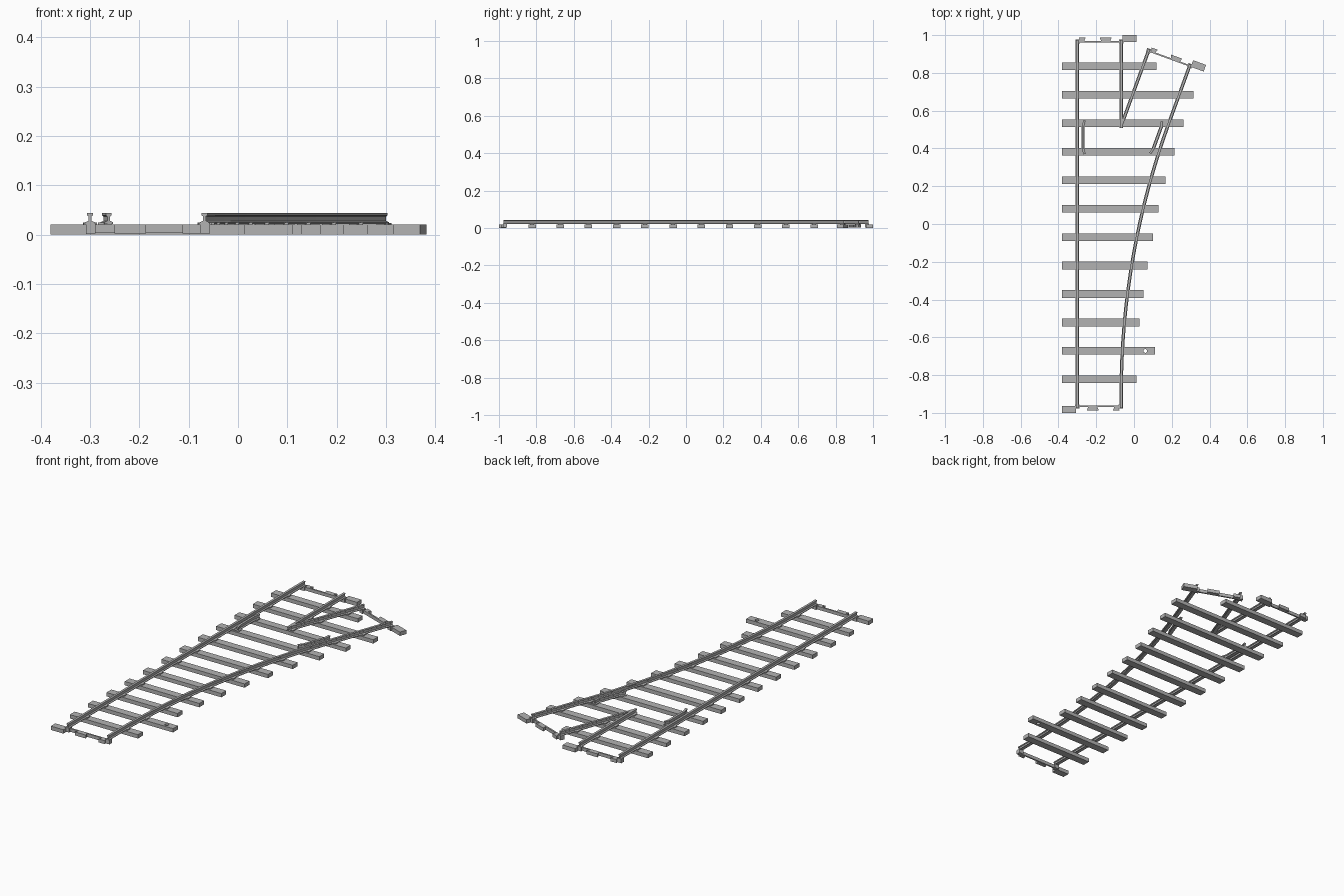
import bpy, bmesh, math
from mathutils import Vector, Matrix

if "Cube" in bpy.data.objects:
    bpy.data.objects.remove(bpy.data.objects["Cube"])

grey = bpy.data.materials.new("track_grey")
grey.use_nodes = True
grey.diffuse_color = (0.45, 0.45, 0.45, 1)
grey.node_tree.nodes["Principled BSDF"].inputs["Base Color"].default_value = (0.45, 0.45, 0.45, 1)


def add_object(name, bm):
    bmesh.ops.recalc_face_normals(bm, faces=bm.faces)
    mesh = bpy.data.meshes.new(name)
    bm.to_mesh(mesh)
    bm.free()
    mesh.materials.append(grey)
    obj = bpy.data.objects.new(name, mesh)
    bpy.context.scene.collection.objects.link(obj)
    return obj


def prism(bm, outline, z0, z1, matrix=Matrix()):
    rings = [[bm.verts.new(matrix @ Vector((x, y, z))) for x, y in outline] for z in (z0, z1)]
    bm.faces.new(rings[0])
    bm.faces.new(rings[1])
    for i in range(len(outline)):
        j = (i + 1) % len(outline)
        bm.faces.new((rings[0][i], rings[0][j], rings[1][j], rings[1][i]))


def box(bm, x0, x1, y0, y1, z0, z1, matrix=Matrix()):
    prism(bm, [(x0, y0), (x1, y0), (x1, y1), (x0, y1)], z0, z1, matrix)


# Rail cross-section: wide foot, thin web, rounded-off head
half = [(0.009, 0.022), (0.009, 0.025), (0.003, 0.028), (0.003, 0.037), (0.006, 0.039), (0.006, 0.044)]
profile = half + [(-x, z) for x, z in reversed(half)]


def rail(name, path):
    bm = bmesh.new()
    pts = [Vector(p) for p in path]
    rings = []
    for i, p in enumerate(pts):
        d = (pts[min(i + 1, len(pts) - 1)] - pts[max(i - 1, 0)]).normalized()
        side = Vector((d.y, -d.x))
        rings.append([bm.verts.new((p.x + side.x * u, p.y + side.y * u, z)) for u, z in profile])
    for a, b in zip(rings, rings[1:]):
        for i in range(len(profile)):
            j = (i + 1) % len(profile)
            bm.faces.new((a[i], a[j], b[j], b[i]))
    bm.faces.new(rings[0])
    bm.faces.new(rings[-1])
    return add_object(name, bm)


# Track layout: the right rail curves away, then runs straight
LEFT, RIGHT, END = -0.30, -0.068, 0.975
GAUGE = RIGHT - LEFT
TURN, RADIUS, START = math.radians(20), 4.2, -0.9
out = Vector((math.sin(TURN), math.cos(TURN)))
across = Vector((math.cos(TURN), -math.sin(TURN)))
curve = [Vector((RIGHT, -END))]
for i in range(17):
    a = TURN * i / 16
    curve.append(Vector((RIGHT + RADIUS * (1 - math.cos(a)), START + RADIUS * math.sin(a))))
tip = curve[-1] + out * ((0.845 - curve[-1].y) / out.y)
curve.append(tip)
inner_tip = tip - across * GAUGE
frog = inner_tip - out * ((inner_tip.x - RIGHT) / out.x)


def curve_at(y):
    for a, b in zip(curve, curve[1:]):
        if a.y <= y <= b.y:
            return a.x + (b.x - a.x) * (y - a.y) / (b.y - a.y)
    return None


rail("left_main_rail", [(LEFT, -END), (LEFT, END)])
rail("curved_rail", curve)
rail("frog_straight_rail", [(RIGHT, frog.y - 0.01), (RIGHT, END)])
rail("frog_diverging_rail", [frog, inner_tip])

# Short guard rails with flared ends
flare = [(-0.09, 0.008), (-0.06, 0), (0.06, 0), (0.09, 0.008)]
rail("left_guard_rail", [(LEFT + 0.03 + f, 0.46 + s) for s, f in flare])
middle = Vector((curve_at(0.445), 0.445)) - across * 0.032
rail("right_guard_rail", [middle + out * s - across * f for s, f in flare])

# Sleepers of growing length, with rail plates on each
tie_ends = [0.013, 0.11, 0.03, 0.05, 0.072, 0.10, 0.13, 0.167, 0.215, 0.262, 0.315, 0.12]
plates = bmesh.new()
for i, x1 in enumerate(tie_ends):
    y = -0.823 + 0.1508 * i
    bm = bmesh.new()
    box(bm, -0.38, x1, y - 0.02, y + 0.02, 0, 0.02)
    tie = add_object(f"sleeper_{i + 1}", bm)
    if i == 1:
        # Mounting hole through the sleeper with the long end
        cut = bmesh.new()
        bmesh.ops.create_cone(cut, cap_ends=True, segments=16, radius1=0.01, radius2=0.01,
                              depth=0.1, matrix=Matrix.Translation((0.06, y, 0.01)))
        cutter = add_object("hole_cutter", cut)
        cutter.hide_render = True
        mod = tie.modifiers.new("hole", "BOOLEAN")
        mod.operation, mod.object = "DIFFERENCE", cutter
        bpy.context.view_layer.update()
        tie.data = bpy.data.meshes.new_from_object(tie.evaluated_get(bpy.context.evaluated_depsgraph_get()))
        tie.modifiers.clear()
        bpy.data.objects.remove(cutter)
    xs = [LEFT, curve_at(y)]
    if y > frog.y:
        xs += [RIGHT, frog.x + (y - frog.y) * math.tan(TURN)]
    if 0.37 < y < 0.55:
        xs += [LEFT + 0.03, curve_at(y) - 0.033]
    for x in xs:
        if x is not None and x < x1:
            box(plates, x - 0.014, x + 0.014, y - 0.011, y + 0.011, 0.019, 0.025)
add_object("rail_plates", plates)


# Coupling ends: thin bar, half sleeper, two dovetail tabs and rail blocks
def coupling(name, centre, angle):
    m = Matrix.Translation((centre[0], centre[1], 0)) @ Matrix.Rotation(angle, 4, "Z")
    bm = bmesh.new()
    g = GAUGE / 2
    box(bm, -g, g, -0.004, 0.004, 0.003, 0.02, m)
    box(bm, g + 0.007, g + 0.08, -0.003, 0.034, 0, 0.02, m)
    for a, b in ((-0.108, -0.072), (0.002, 0.066)):
        prism(bm, [(a + 0.009, 0), (b - 0.009, 0), (b, 0.022), (a, 0.022)], 0.002, 0.02, m)
    for x in (-g, g):
        box(bm, x - 0.011, x + 0.013, -0.01, 0.012, 0.002, 0.024, m)
    add_object(name, bm)


mid = (LEFT + RIGHT) / 2
coupling("front_coupling", (mid, -0.966), math.pi)
coupling("back_coupling", (mid, 0.966), 0)
coupling("diverging_coupling", (tip + inner_tip) / 2 - out * 0.008, -TURN)
